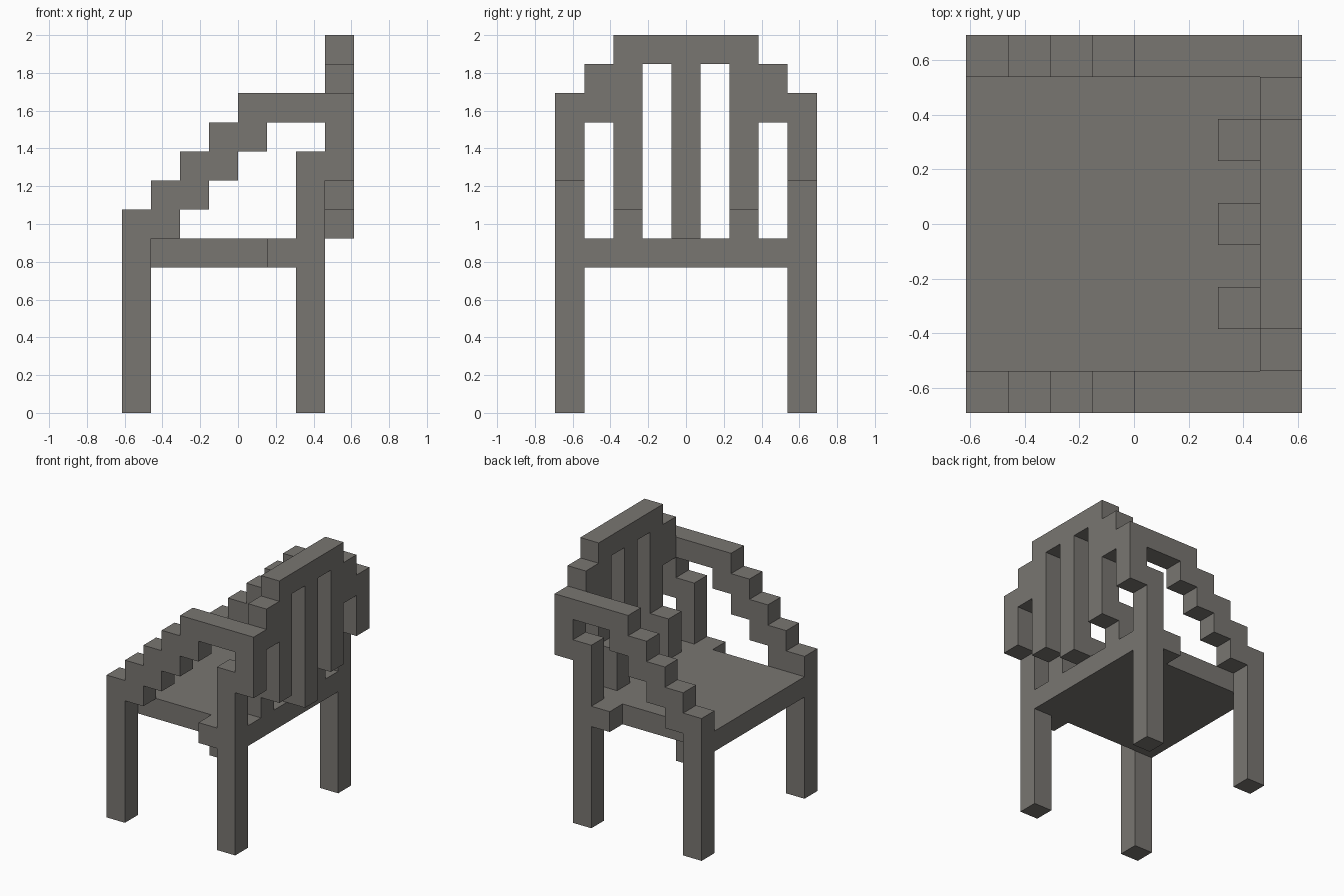
import bpy
import bmesh
from mathutils import Vector

if "Cube" in bpy.data.objects:
    bpy.data.objects.remove(bpy.data.objects["Cube"], do_unlink=True)

CELL = 2 / 13        # the chair is built on a grid of cubes, thirteen high
HALF_DEPTH = 4       # half the length along x, in cells
HALF_WIDTH = 4.5     # half the width along y, in cells

wood = bpy.data.materials.new("warm grey")
wood.use_nodes = True
grey = (0.19, 0.18, 0.166, 1)
wood.diffuse_color = grey
wood.node_tree.nodes["Principled BSDF"].inputs["Base Color"].default_value = grey


def extrude_outline(name, points, offset):
    """Extrude a closed outline of cell positions into a solid part."""
    bm = bmesh.new()
    face = bm.faces.new([bm.verts.new(Vector(p) * CELL) for p in points])
    result = bmesh.ops.extrude_face_region(bm, geom=[face])
    moved = [g for g in result["geom"] if isinstance(g, bmesh.types.BMVert)]
    bmesh.ops.translate(bm, vec=Vector(offset) * CELL, verts=moved)
    bmesh.ops.recalc_face_normals(bm, faces=bm.faces)
    mesh = bpy.data.meshes.new(name)
    bm.to_mesh(mesh)
    bm.free()
    mesh.materials.append(wood)
    part = bpy.data.objects.new(name, mesh)
    bpy.context.collection.objects.link(part)
    return part


def box(name, x_range, y_range, z_range):
    (x0, x1), (y0, y1), (z0, z1) = x_range, y_range, z_range
    base = [(x0, y0, z0), (x1, y0, z0), (x1, y1, z0), (x0, y1, z0)]
    return extrude_outline(name, base, (0, 0, z1 - z0))


# Side frames: front leg, stepped armrest and rear leg in one outline
front_leg = [(0, 0), (1, 0)]
steps_below = [(i + k, i + 5) for i in range(1, 5) for k in (0, 1)]
rear_leg = [(5, 10), (7, 10), (7, 9), (6, 9), (6, 6), (5, 6), (5, 5), (6, 5),
            (6, 0), (7, 0), (7, 8), (8, 8), (8, 11)]
steps_above = [(i, i + 7 - k) for i in range(4, 0, -1) for k in (0, 1)]
outline = front_leg + steps_below + rear_leg + steps_above + [(0, 7)]
for side, y in (("right", -HALF_WIDTH), ("left", HALF_WIDTH - 1)):
    extrude_outline(side + "_side_frame",
                    [(x - HALF_DEPTH, y, z) for x, z in outline], (0, 1, 0))

# Seat board between the side frames
inner = HALF_WIDTH - 1
box("seat", (-HALF_DEPTH, 3), (-inner, inner), (5, 6))

# Backrest: stepped top rail with three slats, mirrored about the middle
half = [(0.5, 6), (0.5, 12), (1.5, 12), (1.5, 7), (2.5, 7), (2.5, 10),
        (inner, 10), (inner, 12), (2.5, 12), (2.5, 13)]
whole = half + [(-y, z) for y, z in reversed(half)]
extrude_outline("backrest", [(3, y, z) for y, z in whole], (1, 0, 0))

# Slat feet standing on the rear edge of the seat
for side, y, top in (("right", -2, 8), ("middle", 0, 7), ("left", 2, 8)):
    box(side + "_slat_foot", (2, 3), (y - 0.5, y + 0.5), (6, top))
